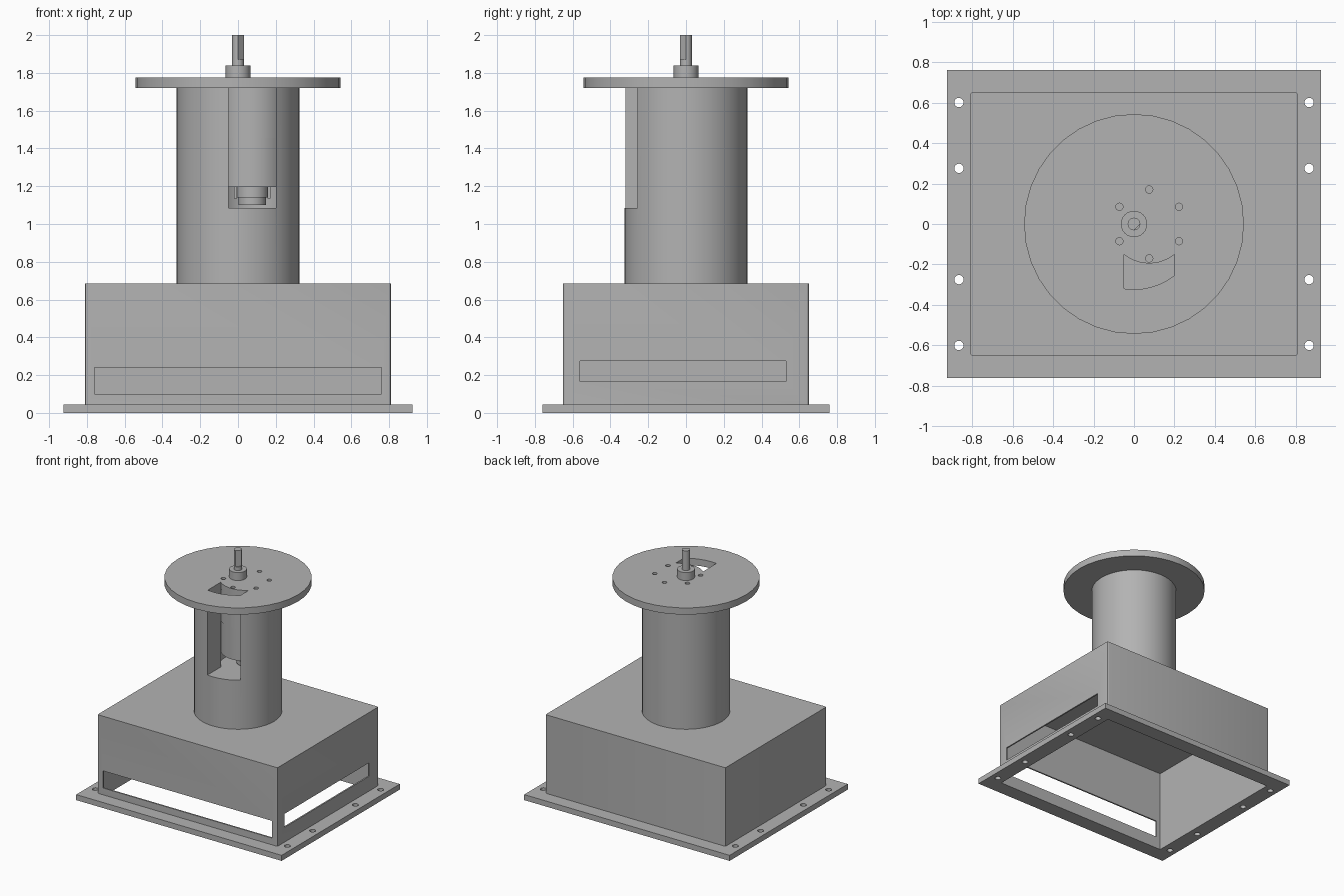
import bpy
import math

if "Cube" in bpy.data.objects:
    bpy.data.objects.remove(bpy.data.objects["Cube"], do_unlink=True)

# One plain metal colour
metal = bpy.data.materials.new("grey_metal")
metal.use_nodes = True
grey = (0.45, 0.45, 0.45, 1)
metal.diffuse_color = grey
metal.node_tree.nodes["Principled BSDF"].inputs["Base Color"].default_value = grey


def finish(name):
    o = bpy.context.object
    o.name = name
    o.data.materials.append(metal)
    return o


def box(name, x, y, z):
    """Box from (low, high) ranges on each axis."""
    ranges = (x, y, z)
    bpy.ops.mesh.primitive_cube_add(size=1, location=[sum(r) / 2 for r in ranges])
    o = finish(name)
    o.scale = [r[1] - r[0] for r in ranges]
    bpy.ops.object.transform_apply(location=True, rotation=True, scale=True)
    return o


def cyl(name, r, low, high, x=0, y=0, sides=36):
    bpy.ops.mesh.primitive_cylinder_add(vertices=sides, radius=r, depth=high - low,
                                        location=(x, y, (low + high) / 2))
    o = finish(name)
    bpy.ops.object.transform_apply(location=True, rotation=True, scale=True)
    return o


def apply(o, mod):
    bpy.ops.object.select_all(action='DESELECT')
    bpy.context.view_layer.objects.active = o
    o.select_set(True)
    bpy.ops.object.modifier_apply(modifier=mod.name)


def cut(o, *tools, operation='DIFFERENCE'):
    for t in tools:
        m = o.modifiers.new("cut", 'BOOLEAN')
        m.operation = operation
        m.solver = 'EXACT'
        m.object = t
        apply(o, m)
        bpy.data.objects.remove(t, do_unlink=True)
    return o


def smooth(o):
    bpy.ops.object.select_all(action='DESELECT')
    bpy.context.view_layer.objects.active = o
    o.select_set(True)
    bpy.ops.object.shade_smooth_by_angle(angle=math.radians(30))


WALL = 0.012
BX, BY, ROOF, FLANGE = 0.81, 0.65, 0.685, 0.045
IX, IY = BX - WALL, BY - WALL
MX, MR = 0.075, 0.195            # motor axis offset and bore radius
SLOT = (-0.05, 0.2)              # access window width
FLOOR, DECK, TOP = 1.085, 1.72, 1.775

# Mounting flange: open frame with bolt holes down both sides
flange = box("base_flange", (-0.925, 0.925), (-0.76, 0.76), (0, FLANGE))
cut(flange, box("t", (-IX, IX), (-IY, IY), (-1, 1)))
for x in (-0.865, 0.865):
    for y in (-0.6, -0.275, 0.275, 0.6):
        cut(flange, cyl("t", 0.023, -0.1, 0.1, x, y, 20))
smooth(flange)

# Sheet housing, open below, with a slot in the front and in the left side
housing = box("housing", (-BX, BX), (-BY, BY), (FLANGE, ROOF))
bevel = housing.modifiers.new("bends", 'BEVEL')
bevel.width = 0.012
bevel.segments = 3
bevel.limit_method = 'WEIGHT'
weights = housing.data.attributes.new("bevel_weight_edge", 'FLOAT', 'EDGE')
for e in housing.data.edges:
    a, b = (housing.data.vertices[i].co for i in e.vertices)
    weights.data[e.index].value = 1.0 if abs(a.z - b.z) > 0.1 else 0.0
apply(housing, bevel)
cut(housing,
    box("t", (-IX, IX), (-IY, IY), (-1, ROOF - WALL)),
    box("t", (-0.76, 0.76), (-0.8, -0.5), (0.1, 0.24)),
    box("t", (0.7, 0.9), (-0.56, 0.53), (0.165, 0.275)))
smooth(housing)

# Column with an off-centre motor bore and a front access window
column = cyl("column", 0.325, ROOF, DECK, sides=48)
cut(column,
    cyl("t", MR, FLOOR, DECK + 0.1, MX, sides=48),
    box("t", SLOT, (-0.5, 0), (FLOOR, DECK + 0.2)))
smooth(column)

# Top disc with the window carried through and a ring of six screw holes
disc = cyl("top_disc", 0.543, DECK, TOP)
window = box("t", SLOT, (-0.5, 0), (DECK - 0.1, TOP + 0.1))
cut(window, cyl("t", 0.323, 1, 2.5, sides=48), operation='INTERSECT')
cut(window, cyl("t", MR, 1, 2.5, MX, sides=48))
cut(disc, window)
for k in range(6):
    a = math.radians(30 + 60 * k)
    cut(disc, cyl("t", 0.018, DECK - 0.1, TOP + 0.1,
                  MX + 0.17 * math.cos(a), 0.17 * math.sin(a), 16))
smooth(disc)

# Gear motor hanging in the bore
for name, r, low, high in (("gearbox", 0.192, 1.455, DECK),
                           ("motor_body", 0.188, 1.195, 1.455),
                           ("motor_end_cap", 0.085, 1.14, 1.195),
                           ("motor_rear_boss", 0.073, 1.1, 1.14)):
    smooth(cyl(name, r, low, high, MX, sides=48))
for side, x in (("right", MX - 0.088), ("left", MX + 0.088)):
    box("motor_terminal_" + side, (x - 0.008, x + 0.008), (-0.04, 0.04), (1.135, 1.195))

# Output collar and shaft with a flat on its front left
smooth(cyl("shaft_collar", 0.065, TOP, 1.84))
shaft = cyl("output_shaft", 0.031, 1.84, 2.0, sides=32)
flat = box("t", (0.021, 0.1), (-0.1, 0.1), (1.87, 2.1))
flat.rotation_euler.z = math.radians(-45)
bpy.context.view_layer.update()
cut(shaft, flat)
smooth(shaft)
